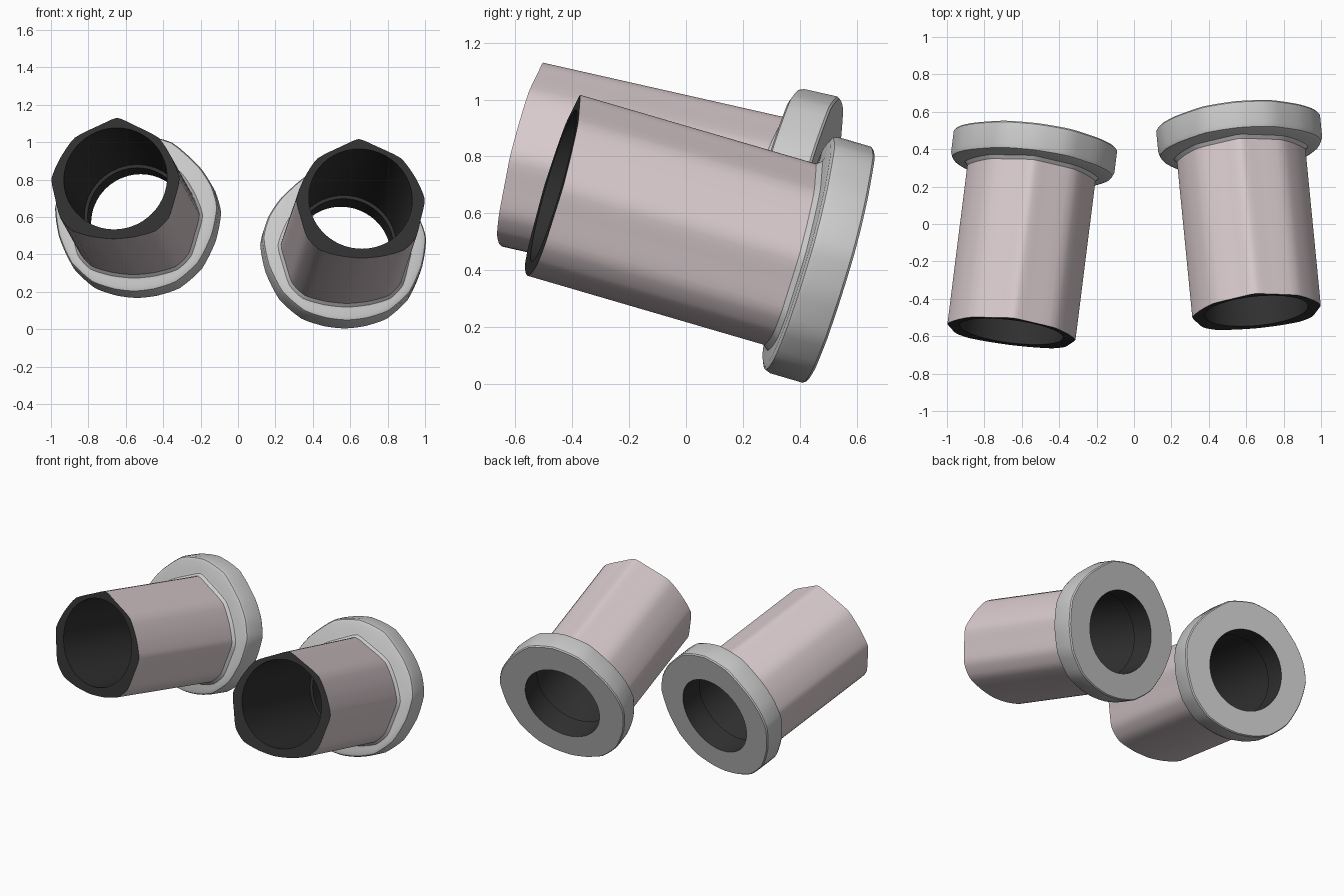
import bpy, bmesh, math
from mathutils import Vector

if "Cube" in bpy.data.objects:
    bpy.data.objects.remove(bpy.data.objects["Cube"])


def material(name, rgb):
    m = bpy.data.materials.new(name)
    m.diffuse_color = (*rgb, 1)
    m.use_nodes = True
    m.node_tree.nodes["Principled BSDF"].inputs["Base Color"].default_value = m.diffuse_color
    return m


PINK = material("dusty_pink", (0.70, 0.60, 0.62))
DARK = material("dark_inside", (0.03, 0.03, 0.03))

# Right half outlines, from top to bottom (mirrored into closed loops)
TUBE_HALF = [(0, .333), (.085, .297), (.225, .225), (.30, .115), (.345, 0),
             (.322, -.11), (.292, -.215), (.225, -.285), (.115, -.318), (0, -.33)]
COLLAR_HALF = [(0, .445), (.18, .405), (.33, .275), (.405, .165), (.44, .045),
               (.415, -.11), (.345, -.26), (.23, -.365), (.11, -.407), (0, -.42)]
STEPS = 4


def closed(half):
    """Mirror a half outline and round it lightly with a spline."""
    p = [Vector(q) for q in half + [(-x, y) for x, y in half[-2:0:-1]]]
    n, out = len(p), []
    for i in range(n):
        a, b, c, d = (p[(i + k) % n] for k in (-1, 0, 1, 2))
        for k in range(STEPS):
            t = k / STEPS
            s = 0.5 * (2 * b + (c - a) * t + (2 * a - 5 * b + 4 * c - d) * t * t
                       + (3 * b - a - 3 * c + d) * t ** 3)
            out.append(s.lerp(b.lerp(c, t), 0.4))
    return out


TUBE, COLLAR = closed(TUBE_HALF), closed(COLLAR_HALF)
N = len(TUBE)


def circle(r):
    return [q.normalized() * r for q in TUBE]


def inset(loop, d):
    return [q * (1 - d / q.length) for q in loop]


def loft(name, rings, frame, mat=None, wrap=False):
    """Skin a list of (outline, distance along axis) rings."""
    origin, right, up, axis = frame
    bm = bmesh.new()
    rows = [[bm.verts.new(origin + right * q.x + up * q.y + axis * s) for q in loop]
            for loop, s in rings]
    pairs = list(zip(rows, rows[1:]))
    if wrap:
        pairs.append((rows[-1], rows[0]))
    for a, b in pairs:
        for i in range(N):
            j = (i + 1) % N
            bm.faces.new((a[i], b[i], b[j], a[j]))
    me = bpy.data.meshes.new(name)
    bm.to_mesh(me)
    bm.free()
    ob = bpy.data.objects.new(name, me)
    bpy.context.collection.objects.link(ob)
    if mat:
        me.materials.append(mat)
    bpy.context.view_layer.objects.active = ob
    ob.select_set(True)
    bpy.ops.object.shade_smooth_by_angle(angle=math.radians(32))
    ob.select_set(False)


def pipe(side, front, back):
    front, back = Vector(front), Vector(back)
    axis = (back - front).normalized()
    right = axis.cross(Vector((0, 0, 1))).normalized()
    up = right.cross(axis)
    frame = (front, right, up, axis)
    length = (back - front).length
    rim = length - 0.155
    # outer sleeve
    loft(side + "_sleeve", [(TUBE, rim + .03), (TUBE, 0)], frame, PINK)
    # dark front rim and stepped bore
    loft(side + "_bore", [(TUBE, 0), (circle(.278), 0), (circle(.278), rim),
                          (circle(.26), rim), (circle(.26), length)], frame, DARK)
    # flange with rounded front edge and a small fillet at the sleeve
    loft(side + "_flange", [(inset(TUBE, .002), rim - .025), (inset(TUBE, -.015), rim - .004),
                            (inset(TUBE, -.03), rim), (inset(COLLAR, .025), rim),
                            (inset(COLLAR, .007), rim + .008), (COLLAR, rim + .027),
                            (COLLAR, length - .008), (inset(COLLAR, .006), length),
                            (circle(.26), length)], frame)


pipe("left", (-.655, -.575, .805), (-.527, .444, .575))
pipe("right", (.655, -.465, .697), (.557, .535, .405))

# Face all surfaces away from the pipe walls
for ob in bpy.data.objects:
    ob.data.flip_normals()
